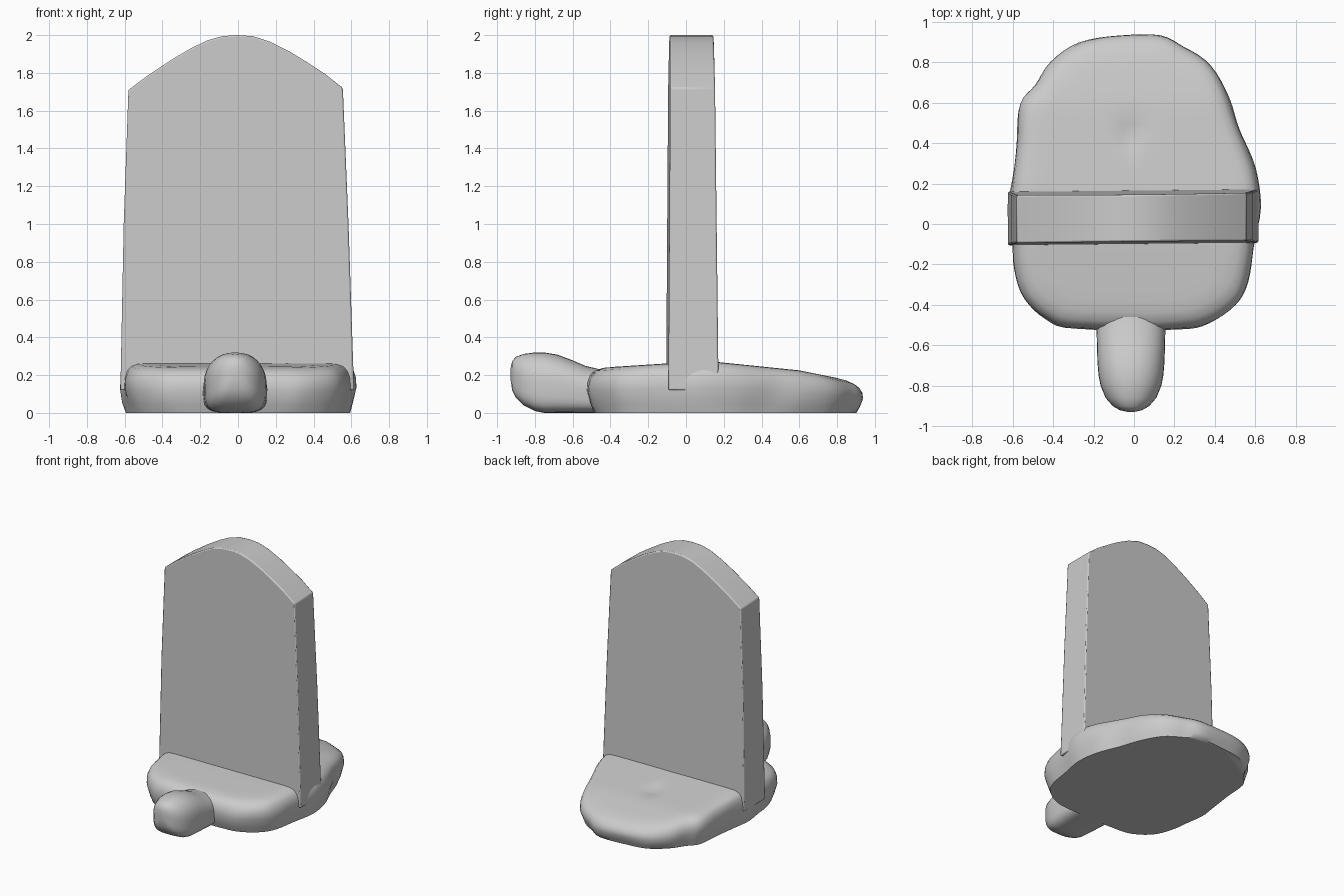
import bpy, bmesh, math
from mathutils import Vector, noise

if "Cube" in bpy.data.objects:
    bpy.data.objects.remove(bpy.data.objects["Cube"])


def lerp_table(table, v):
    if v <= table[0][0]:
        return table[0][1]
    for (a, fa), (b, fb) in zip(table, table[1:]):
        if v <= b:
            return fa + (fb - fa) * (v - a) / (b - a)
    return table[-1][1]


def spline_loop(pts, n):
    """Closed smooth curve through the points, n samples per span."""
    out, c = [], len(pts)
    for i in range(c):
        p0, p1, p2, p3 = (Vector(pts[(i + k) % c]) for k in (-1, 0, 1, 2))
        for j in range(n):
            t = j / n
            out.append(0.5 * (2 * p1 + (p2 - p0) * t
                              + (2 * p0 - 5 * p1 + 4 * p2 - p3) * t ** 2
                              + (3 * p1 - p0 - 3 * p2 + p3) * t ** 3))
    return out


def finish(bm, name, angle):
    bmesh.ops.recalc_face_normals(bm, faces=bm.faces)
    mesh = bpy.data.meshes.new(name)
    bm.to_mesh(mesh)
    bm.free()
    obj = bpy.data.objects.new(name, mesh)
    bpy.context.collection.objects.link(obj)
    bpy.ops.object.select_all(action='DESELECT')
    obj.select_set(True)
    bpy.context.view_layer.objects.active = obj
    bpy.ops.object.shade_smooth_by_angle(angle=math.radians(angle))
    return obj


def loft(name, rings, angle):
    bm = bmesh.new()
    loops = [[bm.verts.new(p) for p in ring] for ring in rings]
    for a, b in zip(loops, loops[1:]):
        for i in range(len(a)):
            j = (i + 1) % len(a)
            bm.faces.new((a[i], a[j], b[j], b[i]))
    bm.faces.new(loops[0])
    bm.faces.new(loops[-1])
    return finish(bm, name, angle)


# Base: irregular domed footing, sloping down to the back
outline = [(0.13, 0.935), (-0.08, 0.93), (-0.27, 0.90), (-0.41, 0.80),
           (-0.49, 0.69), (-0.56, 0.60), (-0.58, 0.40), (-0.61, 0.18),
           (-0.625, 0.05), (-0.605, -0.1), (-0.59, -0.22), (-0.54, -0.37),
           (-0.44, -0.47), (-0.28, -0.52), (0.2, -0.52), (0.37, -0.49),
           (0.5, -0.40), (0.56, -0.29), (0.59, -0.12), (0.625, 0.08),
           (0.6, 0.27), (0.53, 0.45), (0.47, 0.62), (0.38, 0.78), (0.25, 0.87)]
height = [(-0.52, 0.235), (-0.1, 0.262), (0.16, 0.27), (0.6, 0.225),
          (0.8, 0.185), (0.94, 0.15)]
profile = [(0.95, 0), (0.975, 0.2), (1, 0.5), (0.995, 0.7), (0.975, 0.85),
           (0.94, 0.94), (0.88, 0.99)]
profile += [(s / 100, 1) for s in range(80, 0, -8)] + [(0.02, 1)]
edge = spline_loop(outline, 4)
rings = []
for s, f in profile:
    ring = []
    for p in edge:
        x, y = p.x * s, 0.2 + (p.y - 0.2) * s
        z = lerp_table(height, y) * f
        if f == 1:  # small dimple behind the slab
            z -= 0.02 * math.exp(-((x + 0.02) ** 2 + (y - 0.44) ** 2) / 0.004)
        elif f > 0:  # hewn, uneven rim
            w = 1 + 0.014 * noise.noise(Vector((x * 5, y * 5, z * 9)))
            x, y = x * w, 0.2 + (y - 0.2) * w
        ring.append((x, y, z))
    rings.append(ring)
loft("base", rings, 60)

# Head: rounded snout projecting from the front (y, half width, bottom, top)
sections = [(-0.928, 0.02, 0.17, 0.24), (-0.92, 0.055, 0.12, 0.275),
            (-0.90, 0.09, 0.08, 0.297), (-0.86, 0.125, 0.04, 0.312),
            (-0.80, 0.15, 0.01, 0.32), (-0.75, 0.16, 0, 0.32),
            (-0.68, 0.166, 0, 0.308), (-0.60, 0.168, 0, 0.278),
            (-0.53, 0.17, 0, 0.248), (-0.46, 0.165, 0, 0.232)]
rings = []
for y, w, lo, hi in sections:
    ring = []
    for k in range(32):
        a = math.tau * k / 32
        c, s = math.cos(a), math.sin(a)
        e = 0.9 if s > 0 else 0.5  # boxier underside
        ring.append((-0.015 + w * math.copysign(abs(c) ** e, c), y,
                     (lo + hi) / 2 + (hi - lo) / 2 * math.copysign(abs(s) ** e, s)))
    rings.append(ring)
loft("head", rings, 50)

# Slab: upright tablet with an arched top, thinning slightly upwards
arch = [(-0.58, 1.71), (-0.48, 1.785), (-0.36, 1.865), (-0.25, 1.93),
        (-0.16, 1.973), (-0.08, 1.995), (0, 2.0), (0.08, 1.994),
        (0.17, 1.965), (0.27, 1.915), (0.36, 1.86), (0.46, 1.795), (0.555, 1.72)]
shape = [(0.615, 0.12), (0.61, 0.25), (0.585, 1.0)] + arch[::-1]
shape += [(-0.605, 1.0), (-0.62, 0.25), (-0.623, 0.12)]
rings = [[(x, y0 + (y1 - y0) * z / 2 + 0.01 * x, z) for x, z in shape]
         for y0, y1 in ((-0.1, -0.087), (0.168, 0.145))]
slab = loft("slab", rings, 35)
bevel = slab.modifiers.new("worn_edges", 'BEVEL')
bevel.width = 0.008
bevel.segments = 2
bevel.limit_method = 'ANGLE'
bevel.angle_limit = math.radians(30)
